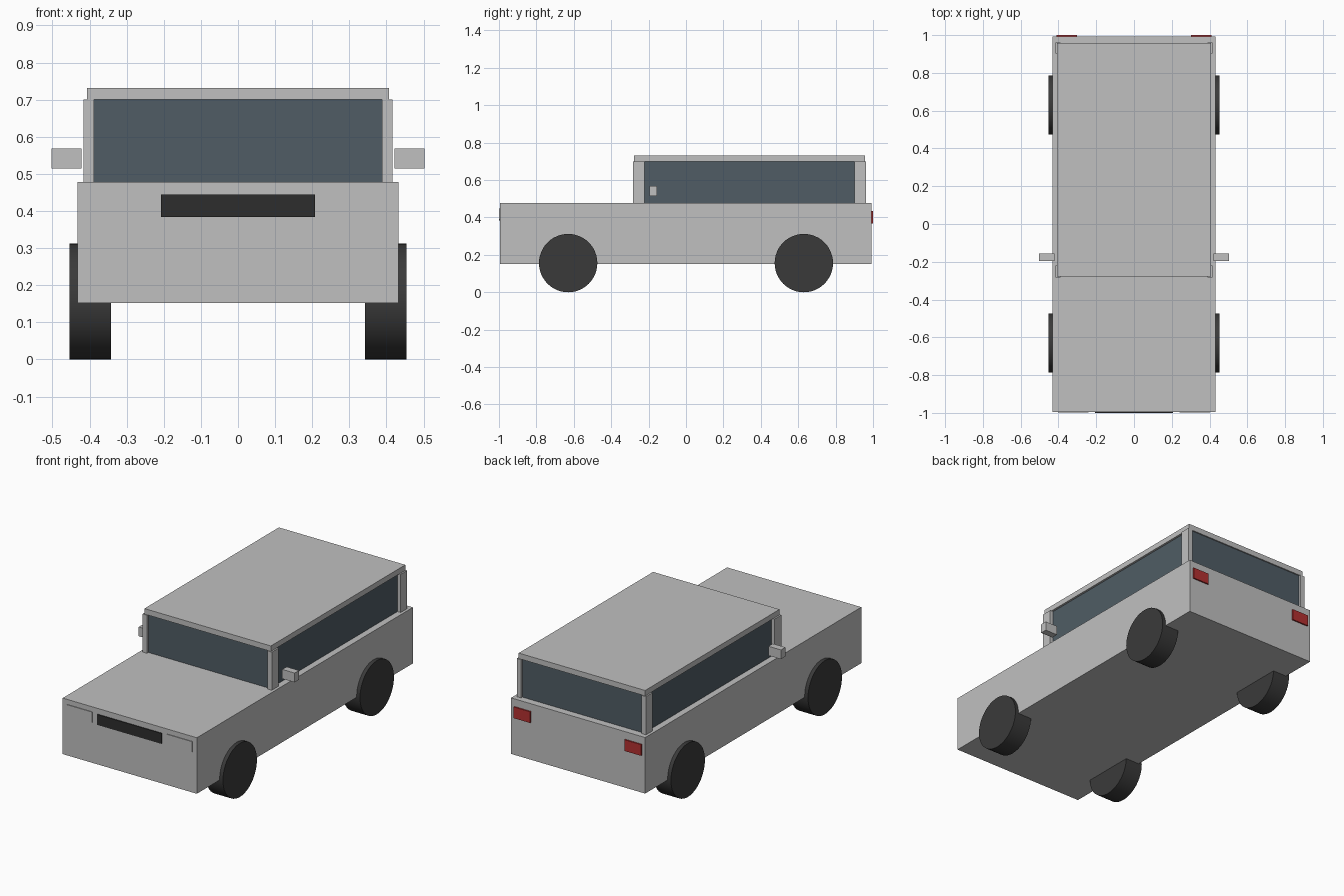
import bpy, math

if "Cube" in bpy.data.objects:
    bpy.data.objects.remove(bpy.data.objects["Cube"])

def material(name, r, g, b):
    m = bpy.data.materials.new(name)
    m.diffuse_color = (r, g, b, 1)
    m.use_nodes = True
    m.node_tree.nodes["Principled BSDF"].inputs["Base Color"].default_value = m.diffuse_color
    return m

GREY = material("body grey", 0.53, 0.53, 0.53)
GLASS = material("window glass", 0.08, 0.108, 0.13)
TYRE = material("tyre black", 0.042, 0.042, 0.042)
GRILLE = material("grille black", 0.026, 0.026, 0.026)
RED = material("tail light red", 0.45, 0.03, 0.03)

def box(name, x, y, z, mat):
    """Box from (min, max) ranges."""
    bpy.ops.mesh.primitive_cube_add(size=1, location=[(a + b) / 2 for a, b in (x, y, z)])
    o = bpy.context.object
    o.name = name
    o.scale = [b - a for a, b in (x, y, z)]
    bpy.ops.object.transform_apply(location=False, rotation=False, scale=True)
    o.data.materials.append(mat)
    return o

def pair(name, x, y, z, mat):
    """Box on the right side and its mirror on the left."""
    box("right_" + name, x, y, z, mat)
    box("left_" + name, (-x[1], -x[0]), y, z, mat)

# Lower body, windows and roof
box("body", (-0.432, 0.432), (-0.995, 0.992), (0.152, 0.478), GREY)
box("windows", (-0.395, 0.395), (-0.27, 0.95), (0.47, 0.705), GLASS)
box("roof", (-0.407, 0.407), (-0.279, 0.957), (0.70, 0.732), GREY)

# Corner pillars
pair("front_pillar", (0.388, 0.416), (-0.283, -0.221), (0.47, 0.70), GREY)
pair("rear_pillar", (0.388, 0.416), (0.902, 0.962), (0.47, 0.70), GREY)

# Side mirrors
pair("mirror", (0.422, 0.502), (-0.196, -0.156), (0.514, 0.568), GREY)

# Front and rear details
box("grille", (-0.207, 0.207), (-1.0, -0.992), (0.384, 0.445), GRILLE)
pair("headlight", (0.24, 0.403), (-0.999, -0.992), (0.389, 0.449), GREY)
pair("tail_light", (0.303, 0.41), (0.991, 1.0), (0.369, 0.434), RED)

# Wheels
for side, sx in (("left", -1), ("right", 1)):
    for end, y in (("front", -0.63), ("rear", 0.63)):
        bpy.ops.mesh.primitive_cylinder_add(
            vertices=48, radius=0.156, depth=0.111,
            location=(sx * 0.398, y, 0.156), rotation=(0, math.pi / 2, 0))
        w = bpy.context.object
        w.name = f"{side}_{end}_wheel"
        w.data.materials.append(TYRE)
        bpy.ops.object.shade_smooth_by_angle(angle=math.radians(30))
